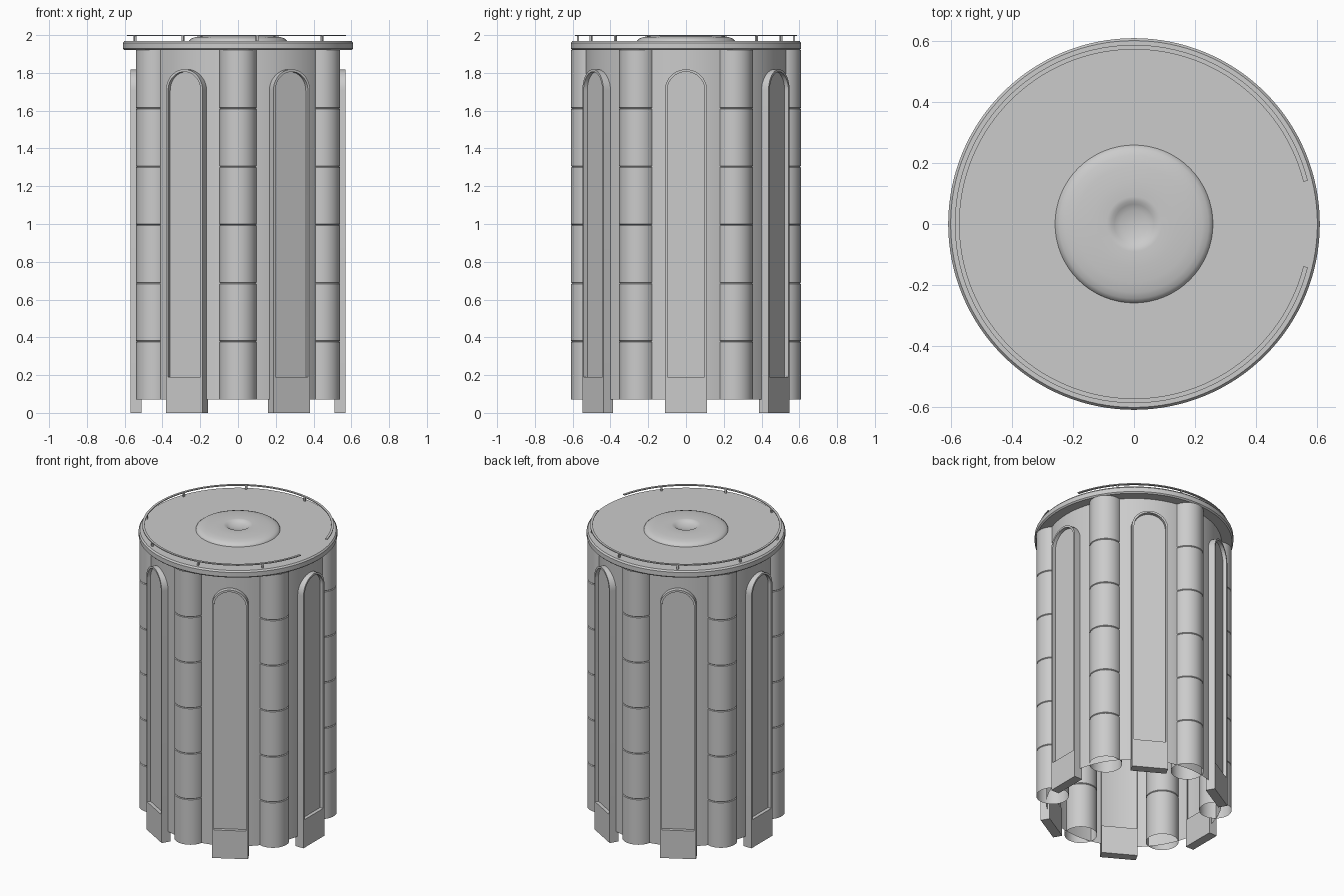
import bpy, bmesh
from math import sin, cos, pi, radians
from mathutils import Matrix

if "Cube" in bpy.data.objects:
    bpy.data.objects.remove(bpy.data.objects["Cube"])

SIDES = 6
COL_R, COL_D = 0.1, 0.508      # column radius, distance from the axis
BOTTOM, DECK = 0.07, 1.92


def finish(name, bm, smooth=True, fix=True):
    if fix:
        bmesh.ops.recalc_face_normals(bm, faces=bm.faces)
    me = bpy.data.meshes.new(name)
    bm.to_mesh(me)
    bm.free()
    ob = bpy.data.objects.new(name, me)
    bpy.context.collection.objects.link(ob)
    if smooth:
        bpy.context.view_layer.objects.active = ob
        ob.select_set(True)
        bpy.ops.object.shade_smooth_by_angle(angle=radians(35))
        ob.select_set(False)
    return ob


def lathe(name, profile, steps, fix=True):
    """Revolve (radius, z) points around z."""
    bm = bmesh.new()
    vs = [bm.verts.new((r, 0, z)) for r, z in profile]
    es = [bm.edges.new(p) for p in zip(vs, vs[1:])]
    bmesh.ops.spin(bm, geom=vs + es, cent=(0, 0, 0), axis=(0, 0, 1),
                   angle=2 * pi, steps=steps, use_merge=True)
    bmesh.ops.remove_doubles(bm, verts=bm.verts, dist=1e-5)
    return finish(name, bm, fix=fix)


def arch(half, z0, zc, n=20):
    """Outline (y, z) of a round-topped opening."""
    curve = [(half * cos(pi * i / n), zc + half * sin(pi * i / n)) for i in range(n + 1)]
    return [(half, z0)] + curve + [(-half, z0)]


def place(ob, angle, name):
    c = ob.copy()
    c.name = name
    c.matrix_world = Matrix.Rotation(angle, 4, 'Z') @ ob.matrix_world
    bpy.context.collection.objects.link(c)


def box(bm, x0, x1, y0, y1, z0, z1, rot=0.0):
    m = (Matrix.Rotation(rot, 4, 'Z')
         @ Matrix.Translation(((x0 + x1) / 2, (y0 + y1) / 2, (z0 + z1) / 2))
         @ Matrix.Diagonal((x1 - x0, y1 - y0, z1 - z0, 1)))
    bmesh.ops.create_cube(bm, size=1, matrix=m)


# drum wall, open underneath
lathe("drum_wall", [(0.538, BOTTOM), (0.538, DECK)], 96)

# top deck slab with softened rim
lathe("deck", [(0, DECK), (0.602, DECK), (0.61, 1.928), (0.61, 1.958),
               (0.602, 1.968), (0, 1.968)], 128)

# low dome with central dimple
lathe("deck_dome", [(0.26, 1.966), (0.257, 1.974), (0.245, 1.983), (0.225, 1.99),
                    (0.19, 1.995), (0.14, 1.998), (0.09, 1.999), (0.075, 1.997),
                    (0.065, 1.99), (0.045, 1.983), (0.02, 1.979), (0, 1.978)], 64)

# columns: open tubes with seams between six drums
prof = [(COL_R, BOTTOM)]
step = (DECK - BOTTOM) / 6
for i in range(1, 6):
    z = BOTTOM + step * i
    prof += [(COL_R, z - 0.004), (COL_R - 0.004, z), (COL_R, z + 0.004)]
prof.append((COL_R, DECK))
column = lathe("column_1", prof, 40)
column.matrix_world = Matrix.Rotation(pi / 6, 4, 'Z') @ Matrix.Translation((COL_D, 0, 0))

# arched frame, extruded between inner and outer outlines
XB, XF, XP = 0.52, 0.569, 0.546
Z0, ZC, HALF, RIM = 0.19, 1.707, 0.112, 0.013
bm = bmesh.new()
rings = [[bm.verts.new((x, y, z)) for y, z in arch(h, Z0, ZC)]
         for x, h in ((XB, HALF), (XF, HALF), (XF, HALF - RIM), (XP, HALF - RIM))]
for a, b in zip(rings, rings[1:]):
    for i in range(len(a) - 1):
        bm.faces.new((a[i], a[i + 1], b[i + 1], b[i]))
frame = finish("arch_frame_1", bm)

# recessed panel
bm = bmesh.new()
bm.faces.new([bm.verts.new((XP, y, z)) for y, z in arch(HALF - RIM, Z0, ZC)])
panel = finish("arch_panel_1", bm, smooth=False, fix=False)

# foot block under each arch
bm = bmesh.new()
box(bm, 0.51, XF, -HALF, HALF, 0, Z0)
foot = finish("foot_1", bm, smooth=False)

for i in range(1, SIDES):
    for ob, nm in ((column, "column"), (frame, "arch_frame"),
                   (panel, "arch_panel"), (foot, "foot")):
        place(ob, i * 2 * pi / SIDES, f"{nm}_{i + 1}")

# thin deck railing, open towards +x
bm = bmesh.new()
a0, a1, n = radians(14), radians(346), 96
prev = None
for i in range(n + 1):
    a = a0 + (a1 - a0) * i / n
    cur = [bm.verts.new((r * cos(a), r * sin(a), z))
           for r, z in ((0.573, 1.994), (0.588, 1.994), (0.588, 2.0), (0.573, 2.0))]
    if prev:
        for k in range(4):
            j = (k + 1) % 4
            bm.faces.new((prev[k], prev[j], cur[j], cur[k]))
    else:
        bm.faces.new(cur)
    prev = cur
bm.faces.new(prev)
finish("railing", bm)

# railing posts
bm = bmesh.new()
for i in range(1, 9):
    box(bm, 0.575, 0.586, -0.006, 0.006, 1.965, 1.996, radians(40 * i))
finish("railing_posts", bm, smooth=False)
